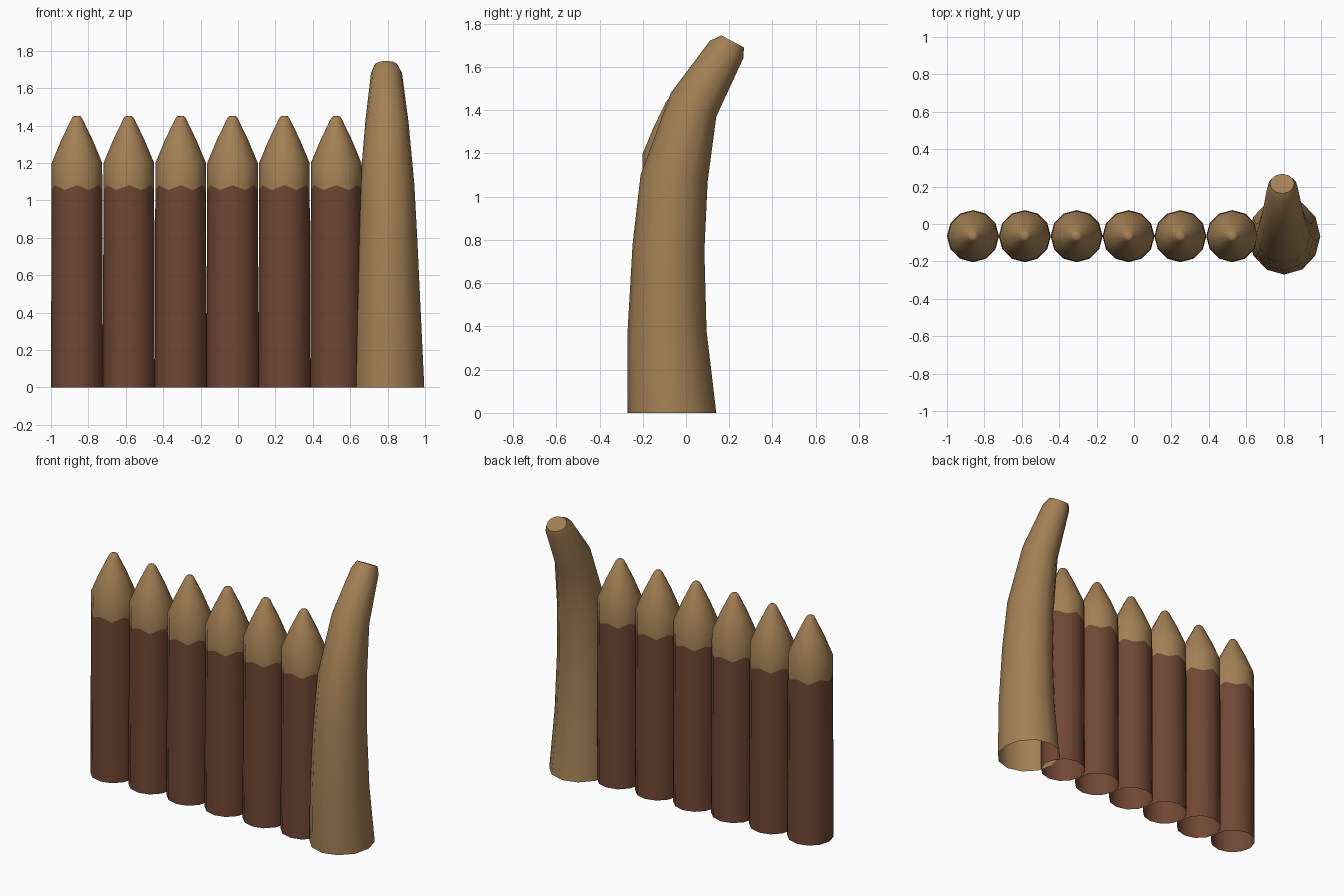
import bpy, bmesh, math

if "Cube" in bpy.data.objects:
    bpy.data.objects.remove(bpy.data.objects["Cube"])

SIDES = 12
POST_Y = -0.065


def material(name, rgb):
    m = bpy.data.materials.new(name)
    m.diffuse_color = (*rgb, 1)
    m.use_nodes = True
    m.node_tree.nodes["Principled BSDF"].inputs["Base Color"].default_value = m.diffuse_color
    return m


bark = material("bark_brown", (0.165, 0.062, 0.034))
wood = material("pale_wood", (0.37, 0.215, 0.09))


def loft(name, rings, mats, mat_rule, angle):
    """Skin a list of point rings, closed at the top and open at the bottom."""
    bm = bmesh.new()
    vr = [[bm.verts.new(p) for p in ring] for ring in rings]
    for k in range(len(vr) - 1):
        a, b = vr[k], vr[k + 1]
        for i in range(SIDES):
            j = (i + 1) % SIDES
            f = bm.faces.new((a[i], a[j], b[j], b[i]))
            f.material_index = mat_rule(k)
    bm.faces.new(vr[-1]).material_index = mat_rule(len(vr))
    me = bpy.data.meshes.new(name)
    bm.to_mesh(me)
    bm.free()
    for m in mats:
        me.materials.append(m)
    me.shade_smooth()
    me.set_sharp_from_angle(angle=math.radians(angle))
    ob = bpy.data.objects.new(name, me)
    bpy.context.collection.objects.link(ob)
    return ob


def angles():
    return [2 * math.pi * i / SIDES - math.pi / 2 for i in range(SIDES)]


# Sharpened posts: (height, radius, wave height of the bark edge)
POST = [(0, 0.139, 0), (1.068, 0.1355, 0.013), (1.2, 0.135, 0),
        (1.32, 0.085, 0), (1.44, 0.027, 0), (1.45, 0.018, 0)]
for n in range(6):
    cx = -0.861 + 0.2772 * n
    rings = [[(cx + r * math.cos(t), POST_Y + r * math.sin(t),
               z + (w if i % 2 == 0 else -w))
              for i, t in enumerate(angles())] for z, r, w in POST]
    loft(f"post_{n + 1}", rings, (bark, wood), lambda k: 0 if k == 0 else 1, 50)

# Curved tusk-like end post: (front y, front z, back y, back z, half width)
TUSK = [(-0.27, 0, 0.14, 0, 0.192),
        (-0.27, 0.38, 0.095, 0.38, 0.176),
        (-0.247, 0.78, 0.085, 0.75, 0.160),
        (-0.21, 1.10, 0.10, 1.07, 0.145),
        (-0.07, 1.48, 0.14, 1.37, 0.115),
        (0.11, 1.72, 0.265, 1.64, 0.083),
        (0.163, 1.746, 0.268, 1.69, 0.065)]
rings = []
for k, (y0, z0, y1, z1, w) in enumerate(TUSK):
    cx = 0.804 - 0.002 * k
    rings.append([(cx + w * math.cos(t),
                   (y0 + y1) / 2 + (y1 - y0) / 2 * math.sin(t),
                   (z0 + z1) / 2 + (z1 - z0) / 2 * math.sin(t))
                  for t in angles()])
loft("curved_end_post", rings, (wood,), lambda k: 0, 50)
